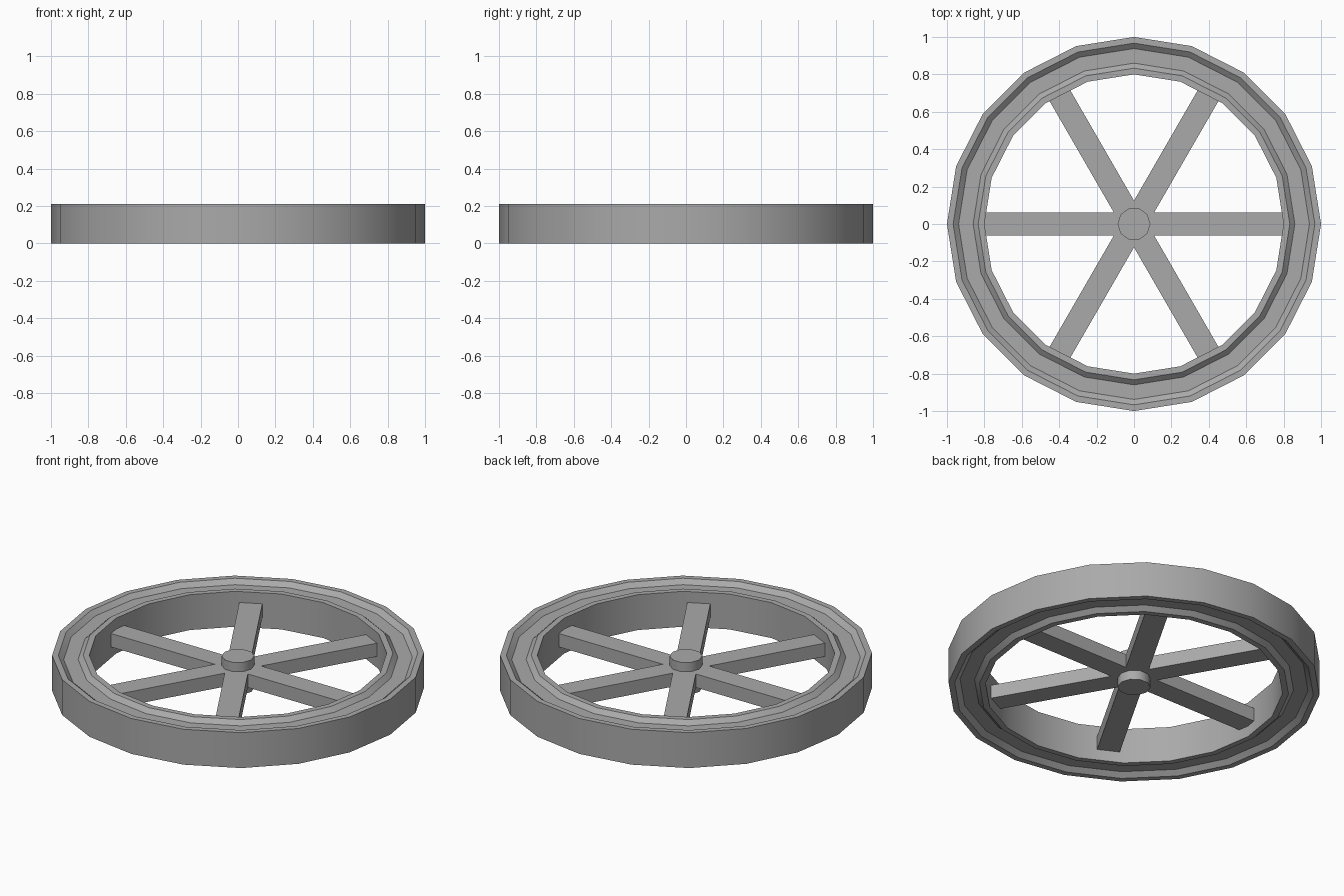
import bpy, bmesh
from math import cos, sin, pi, radians

cube = bpy.data.objects.get("Cube")
if cube:
    bpy.data.objects.remove(cube, do_unlink=True)

HEIGHT = 0.21
MID = HEIGHT / 2

grey = bpy.data.materials.new("mid grey")
grey.use_nodes = True
COLOUR = (0.4, 0.4, 0.4, 1)
grey.diffuse_color = COLOUR
grey.node_tree.nodes["Principled BSDF"].inputs["Base Color"].default_value = COLOUR


def finish(obj, angle):
    obj.data.materials.append(grey)
    bpy.ops.object.select_all(action='DESELECT')
    obj.select_set(True)
    bpy.context.view_layer.objects.active = obj
    bpy.ops.object.shade_smooth_by_angle(angle=radians(angle))


# Rim: grooved cross-section (radius, height) swept round the axle
def make_rim(sides=20, groove=0.025):
    upper = [(1, MID), (0.967, MID), (0.938, MID - groove),
             (0.86, MID - groove), (0.833, MID), (0.8, MID)]
    section = upper + [(r, -z) for r, z in reversed(upper)]
    bm = bmesh.new()
    rings = []
    for i in range(sides):
        a = 2 * pi * i / sides
        rings.append([bm.verts.new((r * cos(a), r * sin(a), z + MID)) for r, z in section])
    for i, ring in enumerate(rings):
        after = rings[(i + 1) % sides]
        for j in range(len(section)):
            k = (j + 1) % len(section)
            bm.faces.new((ring[j], ring[k], after[k], after[j]))
    bmesh.ops.recalc_face_normals(bm, faces=bm.faces)
    mesh = bpy.data.meshes.new("rim")
    bm.to_mesh(mesh)
    bm.free()
    obj = bpy.data.objects.new("rim", mesh)
    bpy.context.collection.objects.link(obj)
    finish(obj, 30)


make_rim()

# Spokes: three bars crossing at the hub
for i in range(3):
    bpy.ops.mesh.primitive_cube_add(size=1, location=(0, 0, MID), rotation=(0, 0, i * pi / 3))
    spoke = bpy.context.object
    spoke.name = f"spoke_bar_{i + 1}"
    spoke.scale = (1.62, 0.125, 0.08)
    finish(spoke, 30)

# Hub
bpy.ops.mesh.primitive_cylinder_add(vertices=10, radius=0.088, depth=0.19,
                                    location=(0, 0, MID), rotation=(0, 0, pi / 2))
hub = bpy.context.object
hub.name = "hub"
hub.rotation_euler.z = 0 if abs(hub.data.vertices[0].co.x) > 0.05 else pi / 2
finish(hub, 40)
